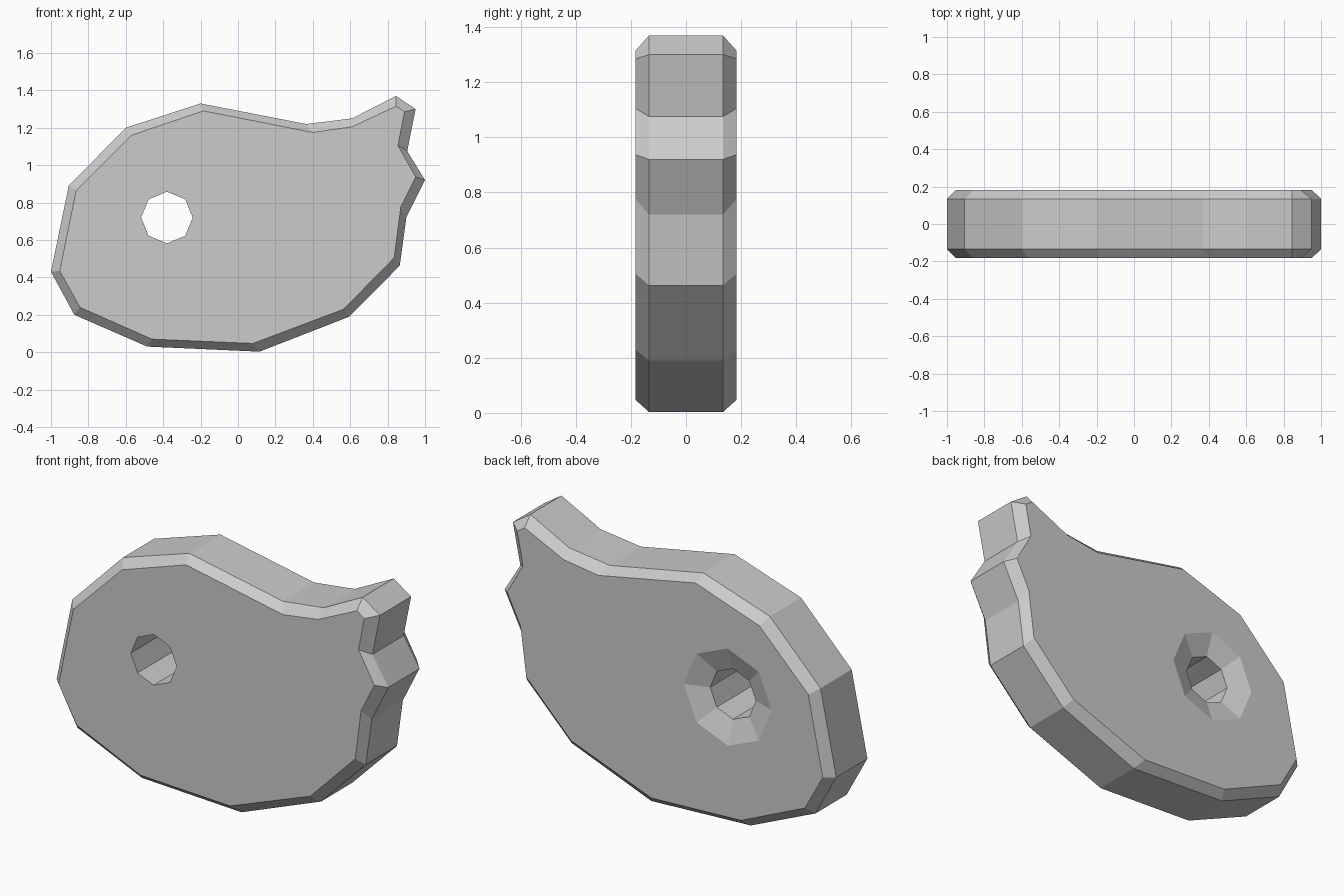
import bpy, bmesh, math

if "Cube" in bpy.data.objects:
    bpy.data.objects.remove(bpy.data.objects["Cube"])

# Matching outlines (x, z): widest silhouette and the chamfered front/back face
RIM = [(0.845, 1.37), (0.95, 1.30), (0.905, 1.075), (1.0, 0.92), (0.90, 0.72),
       (0.865, 0.463), (0.595, 0.19), (0.115, 0.003), (-0.485, 0.03), (-0.875, 0.20),
       (-1.0, 0.43), (-0.905, 0.89), (-0.60, 1.20), (-0.20, 1.33), (0.365, 1.22),
       (0.61, 1.25)]
FACE = [(0.845, 1.315), (0.89, 1.285), (0.855, 1.105), (0.95, 0.937), (0.87, 0.775),
        (0.835, 0.505), (0.565, 0.23), (0.08, 0.047), (-0.46, 0.07), (-0.845, 0.24),
        (-0.953, 0.435), (-0.865, 0.865), (-0.57, 1.16), (-0.185, 1.29), (0.40, 1.175),
        (0.61, 1.205)]


def loft(name, sections):
    """Solid through (y, outline) sections with equal point counts."""
    bm = bmesh.new()
    rings = [[bm.verts.new((x, y, z)) for x, z in pts] for y, pts in sections]
    n = len(rings[0])
    for a, b in zip(rings, rings[1:]):
        for i in range(n):
            j = (i + 1) % n
            bm.faces.new((a[i], a[j], b[j], b[i]))
    bm.faces.new(rings[0])
    bm.faces.new(rings[-1])
    bmesh.ops.recalc_face_normals(bm, faces=bm.faces)
    mesh = bpy.data.meshes.new(name)
    bm.to_mesh(mesh)
    bm.free()
    obj = bpy.data.objects.new(name, mesh)
    bpy.context.collection.objects.link(obj)
    return obj


def octagon(r, cx=-0.38, cz=0.72):
    return [(cx + r * math.cos(i * math.pi / 4), cz + r * math.sin(i * math.pi / 4))
            for i in range(8)]


# Chamfered plate
plate = loft("plate", [(-0.183, FACE), (-0.134, RIM), (0.134, RIM), (0.183, FACE)])

# Through hole, countersunk at the back
cutter = loft("hole_cutter", [(-0.4, octagon(0.138)), (0.138, octagon(0.138)),
                              (0.183, octagon(0.265)), (0.223, octagon(0.378))])
cutter.hide_render = True
cutter.hide_viewport = True

hole = plate.modifiers.new("hole", 'BOOLEAN')
hole.operation = 'DIFFERENCE'
hole.solver = 'EXACT'
hole.object = cutter
